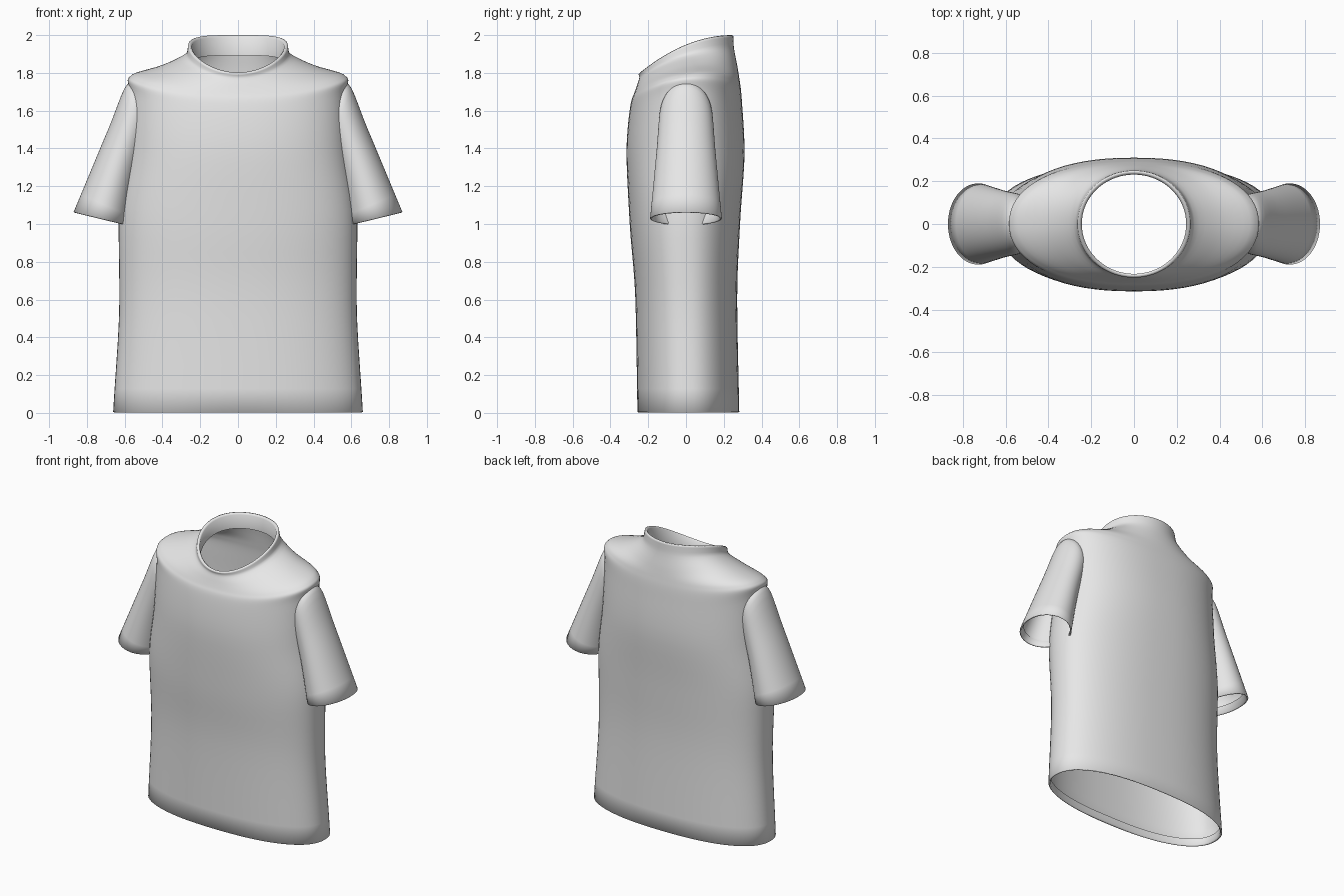
import bpy, bmesh
from math import sin, cos, tau
from mathutils import Vector

if "Cube" in bpy.data.objects:
    bpy.data.objects.remove(bpy.data.objects["Cube"])

GREY = (0.8, 0.8, 0.8, 1)
SEGMENTS = 72
STEPS = 5
ANGLES = [tau * i / SEGMENTS for i in range(SEGMENTS)]

cloth = bpy.data.materials.new("light grey cloth")
cloth.use_nodes = True
cloth.diffuse_color = GREY
cloth.node_tree.nodes["Principled BSDF"].inputs["Base Color"].default_value = GREY


def power(value, exponent):
    return abs(value) ** exponent * (1 if value >= 0 else -1)


def slope(before, after):
    """Tangent that never lets the curve overshoot its key points."""
    return 2 * before * after / (before + after) if before * after > 0 else 0


def flowing(keys):
    """Fill in the settings between key rings along smooth curves."""
    filled = [keys[0]]
    for k in range(len(keys) - 1):
        for step in range(1, STEPS + 1):
            t = step / STEPS
            values = []
            for column in zip(*keys):
                gaps = [b - a for a, b in zip(column, column[1:])]
                gaps = [gaps[0]] + gaps + [gaps[-1]]
                start = slope(gaps[k], gaps[k + 1])
                end = slope(gaps[k + 1], gaps[k + 2])
                rise = gaps[k + 1]
                values.append(column[k] + t * (start + t * (3 * rise - 2 * start - end
                              + t * (start + end - 2 * rise))))
            filled.append(values)
    return filled


def folded_edge(ring, inset, depth):
    """Rounded lip turned to the inside of an open edge."""
    centre = sum(ring, Vector()) / len(ring)
    inward = [(centre - p).normalized() * inset for p in ring]
    turn = depth.normalized() * inset / 4
    return [[p + d / 2 - turn for p, d in zip(ring, inward)],
            [p + d + turn for p, d in zip(ring, inward)],
            [p + d + depth for p, d in zip(ring, inward)]]


def loft(name, rings):
    """Skin a stack of closed rings into one smooth open tube."""
    bm = bmesh.new()
    rows = [[bm.verts.new(p) for p in ring] for ring in rings]
    for low, high in zip(rows, rows[1:]):
        for i in range(SEGMENTS):
            j = (i + 1) % SEGMENTS
            bm.faces.new((low[i], low[j], high[j], high[i]))
    bmesh.ops.recalc_face_normals(bm, faces=bm.faces)
    mesh = bpy.data.meshes.new(name)
    bm.to_mesh(mesh)
    bm.free()
    mesh.shade_smooth()
    mesh.materials.append(cloth)
    bpy.context.collection.objects.link(bpy.data.objects.new(name, mesh))


def body_ring(width, front, back, z_front, z_side, z_back, square):
    """Rounded ring whose height bends from front over side to back."""
    ring = []
    for a in ANGLES:
        s = sin(a)
        x = width * power(cos(a), 2 / square)
        y = (front + back) / 2 + (back - front) / 2 * power(s, 2 / square)
        z = z_side + (z_back - z_front) / 2 * s + ((z_back + z_front) / 2 - z_side) * s * s
        ring.append(Vector((x, y, z)))
    return ring


def sleeve_ring(side, outer_x, outer_z, inner_x, inner_z, depth):
    """Oval ring spanning from the outer to the inner sleeve edge."""
    outer, inner = Vector((outer_x, 0, outer_z)), Vector((inner_x, 0, inner_z))
    ring = []
    for a in ANGLES:
        p = outer.lerp(inner, (1 - cos(a)) / 2)
        ring.append(Vector((p.x * side, depth * sin(a), p.z)))
    return ring


# Level torso rings: half width, front, back, height
torso = [(.661, -.257, .282, .005), (.628, -.268, .271, .6),
         (.632, -.298, .286, 1), (.587, -.315, .31, 1.38)]
keys = [(w, f, b, z, z, z, 2.3) for w, f, b, z in torso]

# Yoke and collar rings: half width, front, back, then front, side and back heights
yoke = [(.574, -.297, .298, 1.61, 1.68, 1.62),
        (.584, -.287, .291, 1.66, 1.76, 1.71),
        (.56, -.275, .284, 1.69, 1.79, 1.76),
        (.4, -.258, .273, 1.74, 1.838, 1.83),
        (.272, -.247, .253, 1.776, 1.9, 1.94),
        (.264, -.251, .25, 1.793, 1.945, 1.998)]
keys += [(*ring, 2.3 - .06 * i) for i, ring in enumerate(yoke)]

body = [body_ring(*settings) for settings in flowing(keys)]
hem = folded_edge(body[0], .015, Vector((0, 0, .05)))
collar = folded_edge(body[-1], .02, Vector((0, 0, -.1)))
loft("shirt_body", hem[::-1] + body + collar)

# Sleeves: flared tubes, each ring set by outer edge, inner edge and depth
sleeve = [(.53, 1.765, .46, 1.48, .11), (.585, 1.74, .48, 1.43, .137),
          (.688, 1.5, .54, 1.24, .157), (.87, 1.064, .586, .995, .19)]
for side, label in ((1, "left"), (-1, "right")):
    tube = [sleeve_ring(side, *settings) for settings in flowing(sleeve)]
    cuff = folded_edge(tube[-1], .012, Vector((-.02 * side, 0, .045)))
    loft(label + "_sleeve", tube + cuff)
